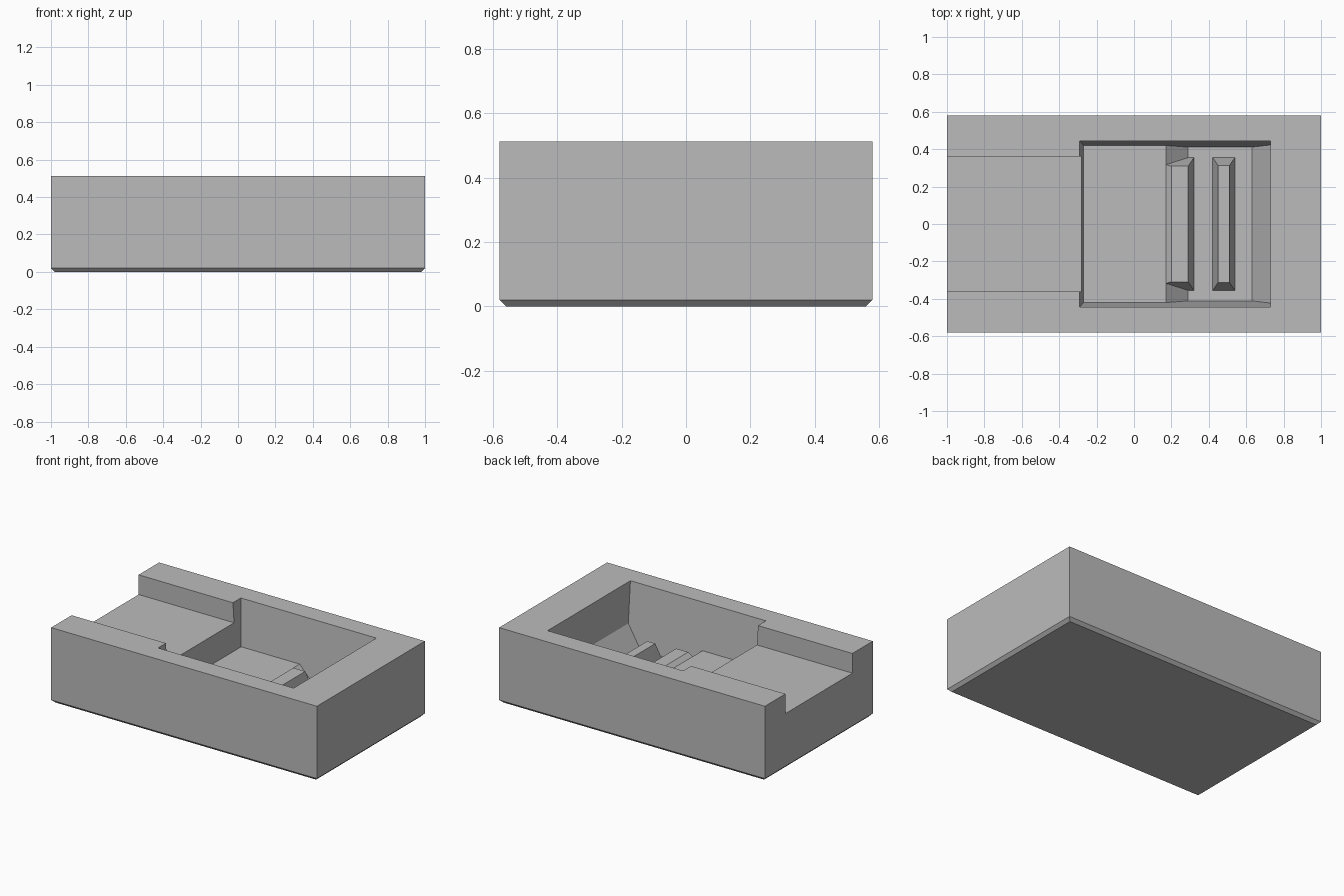
import bpy
import bmesh

if "Cube" in bpy.data.objects:
    bpy.data.objects.remove(bpy.data.objects["Cube"], do_unlink=True)

TOP, FLOOR, SHELF = 0.512, 0.08, 0.195

grey = bpy.data.materials.new("plain_grey")
grey.use_nodes = True
grey.diffuse_color = (0.5, 0.5, 0.5, 1)
grey.node_tree.nodes["Principled BSDF"].inputs["Base Color"].default_value = (0.5, 0.5, 0.5, 1)


def add_object(name, bm):
    bmesh.ops.recalc_face_normals(bm, faces=bm.faces)
    mesh = bpy.data.meshes.new(name)
    bm.to_mesh(mesh)
    bm.free()
    mesh.materials.append(grey)
    obj = bpy.data.objects.new(name, mesh)
    bpy.context.collection.objects.link(obj)
    return obj


def drafted_prism(name, profile, half_width):
    """Extrude an x-z profile along y, with a half width that depends on z."""
    bm = bmesh.new()
    ends = [[bm.verts.new((x, side * half_width(z), z)) for x, z in profile] for side in (-1, 1)]
    for ring in ends:
        bm.faces.new(ring)
    count = len(profile)
    for i in range(count):
        j = (i + 1) % count
        bm.faces.new((ends[0][i], ends[0][j], ends[1][j], ends[1][i]))
    return add_object(name, bm)


def cut(target, cutter):
    cutter.hide_render = True
    mod = target.modifiers.new("cut", "BOOLEAN")
    mod.operation = "DIFFERENCE"
    mod.solver = "EXACT"
    mod.object = cutter
    bpy.context.view_layer.objects.active = target
    bpy.ops.object.modifier_apply(modifier=mod.name)
    bpy.data.objects.remove(cutter, do_unlink=True)


# Outer block with a chamfer around its underside
bm = bmesh.new()
bmesh.ops.create_cube(bm, size=1)
for v in bm.verts:
    v.co.x *= 2
    v.co.y *= 1.16
    v.co.z = (v.co.z + 0.5) * TOP
bottom = [e for e in bm.edges if all(v.co.z < 0.01 for v in e.verts)]
bmesh.ops.bevel(bm, geom=bottom, offset=0.02, segments=1, affect="EDGES")
block = add_object("block", bm)

# Shallow channel open at one end
channel = [(-1.1, 0.378), (-0.2, 0.378), (-0.2, 0.7), (-1.1, 0.7)]
cut(block, drafted_prism("channel_cutter", channel, lambda z: 0.36))

# Deep pocket with drafted sides, a shelf and a sunken trough
pocket = [(-0.296, 0.6), (-0.27, SHELF), (0.17, SHELF), (0.29, FLOOR),
          (0.63, FLOOR), (0.73, 0.23), (0.73, 0.6)]
cut(block, drafted_prism("pocket_cutter", pocket, lambda z: 0.445 - 0.079 * (TOP - z)))

# Two tapered ridges standing in the trough
ridges = {
    "shelf_ridge": [(0.17, 0.06), (0.17, SHELF), (0.2, 0.22), (0.29, 0.22), (0.324, 0.06)],
    "middle_ridge": [(0.416, 0.06), (0.45, 0.21), (0.51, 0.21), (0.544, 0.06)],
}
for name, profile in ridges.items():
    drafted_prism(name, profile, lambda z: 0.355 - 0.33 * (z - FLOOR))
